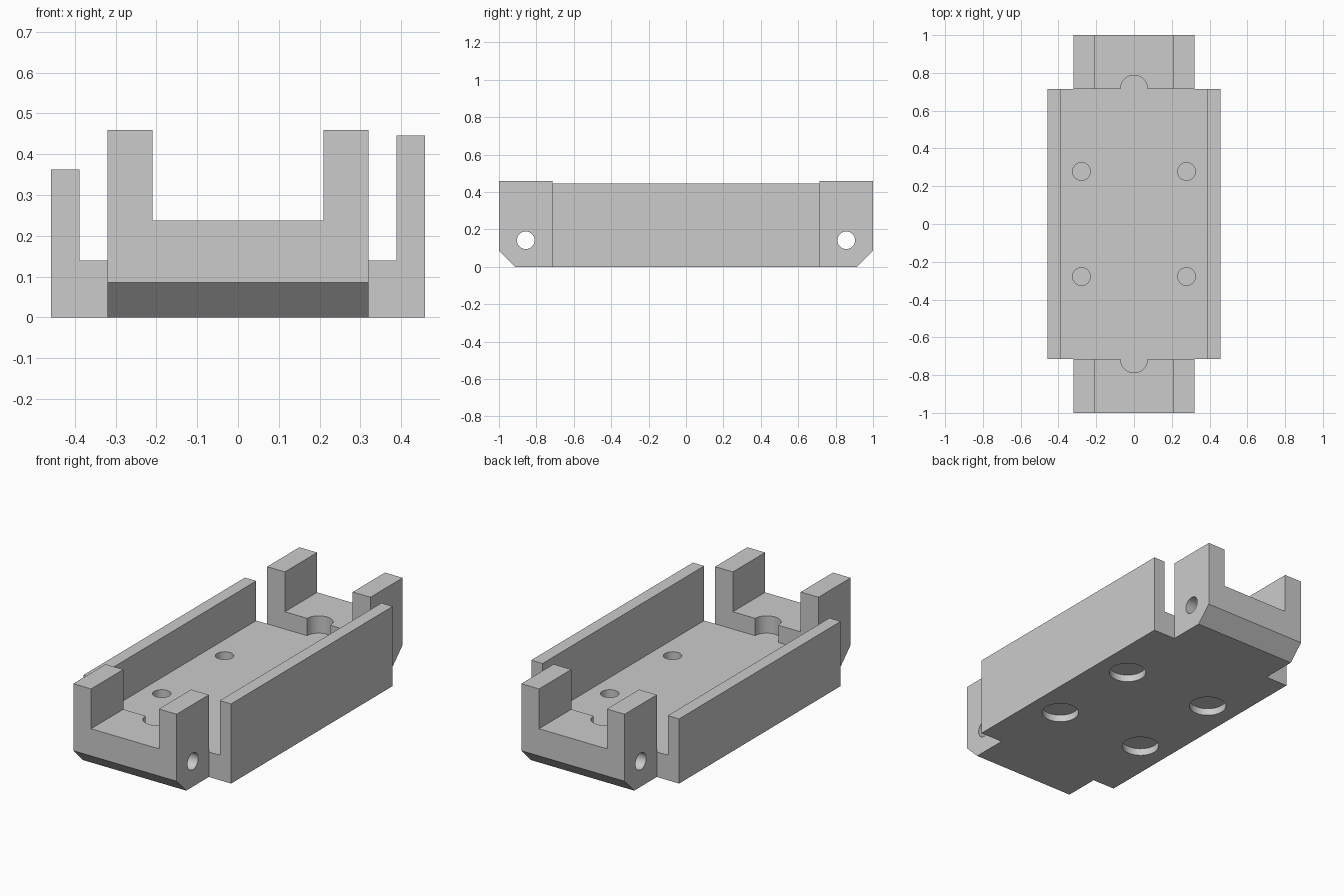
import bpy, bmesh, math
from mathutils import Matrix, Vector

cube = bpy.data.objects.get("Cube")
if cube:
    bpy.data.objects.remove(cube, do_unlink=True)

SIDE = 0.32       # half width of the end blocks
TRAY = 0.715      # half length of the tray
FLOOR = 0.14      # tray floor height

grey = bpy.data.materials.new("plain_grey")
grey.use_nodes = True
colour = (0.6, 0.6, 0.6, 1)
grey.diffuse_color = colour
grey.node_tree.nodes["Principled BSDF"].inputs["Base Color"].default_value = colour


def add_object(name, bm):
    bmesh.ops.recalc_face_normals(bm, faces=bm.faces)
    mesh = bpy.data.meshes.new(name)
    bm.to_mesh(mesh)
    bm.free()
    mesh.materials.append(grey)
    obj = bpy.data.objects.new(name, mesh)
    bpy.context.collection.objects.link(obj)
    return obj


def extrude_profile(name, profile, start, end):
    """Extrude an (x, z) outline along y."""
    bm = bmesh.new()
    face = bm.faces.new([bm.verts.new((x, start, z)) for x, z in profile])
    new = bmesh.ops.extrude_face_region(bm, geom=[face])["geom"]
    bmesh.ops.translate(bm, vec=(0, end - start, 0),
                        verts=[v for v in new if isinstance(v, bmesh.types.BMVert)])
    return add_object(name, bm)


def cylinder(name, centre, radius, length, axis="Z"):
    bm = bmesh.new()
    turn = Matrix.Rotation(math.pi / 2, 4, "Y") if axis == "X" else Matrix()
    bmesh.ops.create_cone(bm, cap_ends=True, segments=48, radius1=radius, radius2=radius,
                          depth=length, matrix=Matrix.Translation(centre) @ turn)
    return add_object(name, bm)


def combine(target, tool, operation):
    """Apply a boolean and discard the tool object."""
    mod = target.modifiers.new("combine", "BOOLEAN")
    mod.operation, mod.object, mod.solver = operation, tool, "EXACT"
    bpy.context.view_layer.objects.active = target
    bpy.ops.object.modifier_apply(modifier=mod.name)
    bpy.data.objects.remove(tool, do_unlink=True)


# Tray with one low and one high side wall
tray = extrude_profile("mounting_tray", [
    (-0.458, 0), (0.458, 0), (0.458, 0.446), (0.388, 0.446), (0.388, FLOOR),
    (-0.388, FLOOR), (-0.388, 0.362), (-0.458, 0.362)], -TRAY, TRAY)

for s in (-1, 1):
    # End block: U-shaped saddle with two posts
    block = extrude_profile("end_block", [
        (-SIDE, 0), (SIDE, 0), (SIDE, 0.46), (0.21, 0.46), (0.21, 0.237),
        (-0.21, 0.237), (-0.21, 0.46), (-SIDE, 0.46)], s * TRAY, s)

    # Sloped lower outer edge
    bm = bmesh.new()
    bmesh.ops.create_cube(bm, size=1)
    bm.transform(Matrix.Translation((0, s * 1.0, 0))
                 @ Matrix.Rotation(math.pi / 4, 4, "X")
                 @ Matrix.Diagonal((1, 0.085 * math.sqrt(2), 0.085 * math.sqrt(2), 1)))
    combine(block, add_object("edge_cutter", bm), "DIFFERENCE")

    # Cross-pin hole and half-round cable notch
    combine(block, cylinder("pin_cutter", (0, s * 0.857, 0.142), 0.047, 1, "X"), "DIFFERENCE")
    combine(block, cylinder("notch_cutter", (0, s * TRAY, FLOOR + 0.2), 0.072, 0.4), "DIFFERENCE")
    combine(tray, block, "UNION")

# Blind screw holes above, wider head recesses below, a thin web between
for x in (-0.278, 0.278):
    for y in (-0.278, 0.278):
        combine(tray, cylinder("screw_cutter", (x, y, 0.148), 0.047, 0.2), "DIFFERENCE")
        combine(tray, cylinder("recess_cutter", (x, y, 0), 0.097, 0.08), "DIFFERENCE")

# Merge flat regions and shade only the round holes smoothly
bm = bmesh.new()
bm.from_mesh(tray.data)
bmesh.ops.remove_doubles(bm, verts=bm.verts, dist=0.0001)
bmesh.ops.dissolve_limit(bm, angle_limit=math.radians(1), verts=bm.verts, edges=bm.edges)
bm.to_mesh(tray.data)
bm.free()
bpy.ops.object.select_all(action="DESELECT")
tray.select_set(True)
bpy.context.view_layer.objects.active = tray
bpy.ops.object.shade_smooth_by_angle(angle=math.radians(30))
